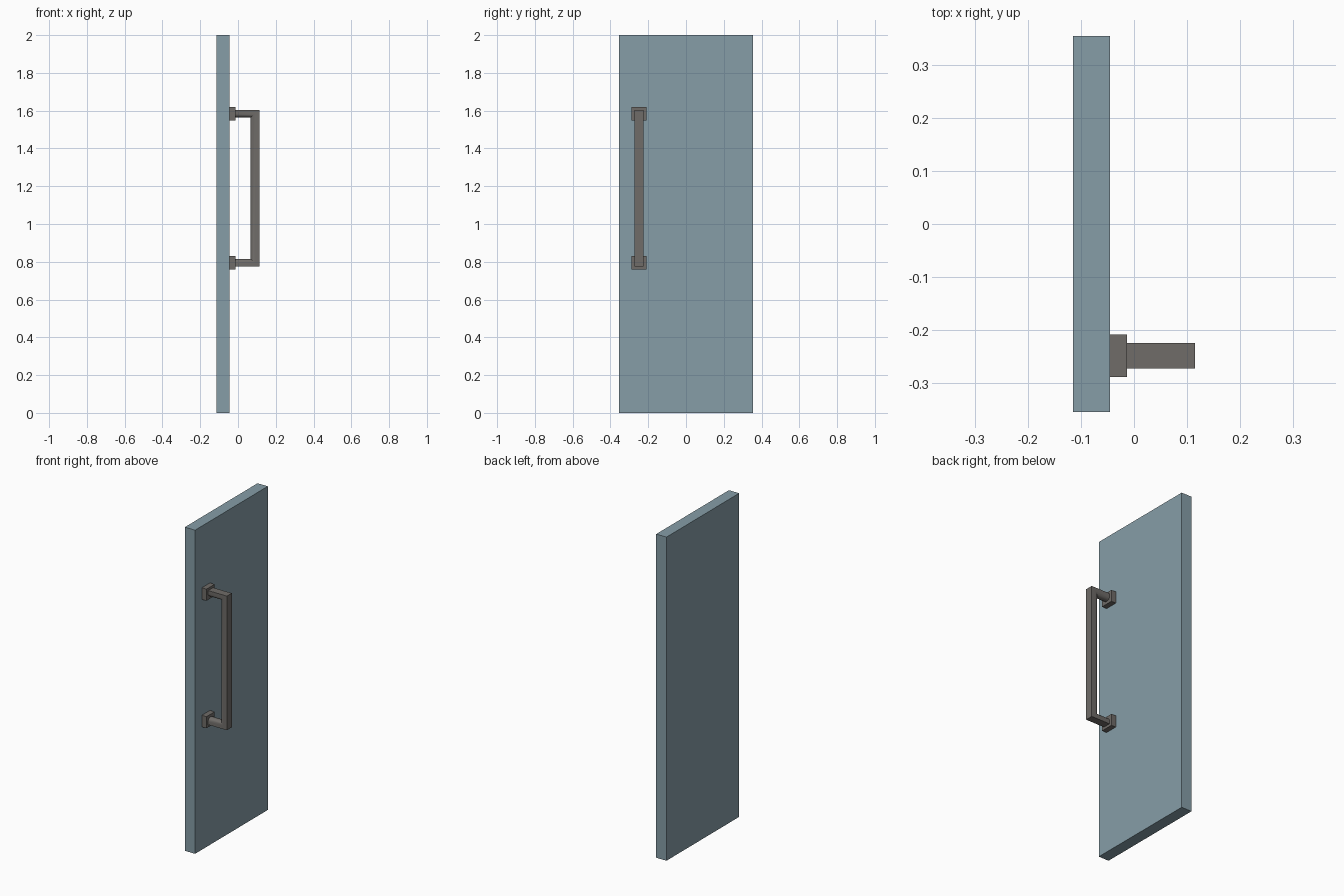
import bpy, bmesh, math

if "Cube" in bpy.data.objects:
    bpy.data.objects.remove(bpy.data.objects["Cube"])

def material(name, color):
    m = bpy.data.materials.new(name)
    m.diffuse_color = color
    m.use_nodes = True
    m.node_tree.nodes["Principled BSDF"].inputs["Base Color"].default_value = m.diffuse_color
    return m

panel_mat = material("blue_grey_panel", (0.24, 0.34, 0.39, 1))
metal_mat = material("dark_metal", (0.16, 0.15, 0.14, 1))

def finish(name, bm, mat, smooth=False):
    bmesh.ops.recalc_face_normals(bm, faces=bm.faces)
    me = bpy.data.meshes.new(name)
    bm.to_mesh(me)
    bm.free()
    ob = bpy.data.objects.new(name, me)
    bpy.context.collection.objects.link(ob)
    me.materials.append(mat)
    if smooth:
        bpy.ops.object.select_all(action='DESELECT')
        bpy.context.view_layer.objects.active = ob
        ob.select_set(True)
        bpy.ops.object.shade_smooth_by_angle(angle=math.radians(35))
    return ob

def box(name, lo, hi, mat):
    bm = bmesh.new()
    bmesh.ops.create_cube(bm, size=1)
    for v in bm.verts:
        for i in range(3):
            v.co[i] = lo[i] if v.co[i] < 0 else hi[i]
    return finish(name, bm, mat)

# Door leaf
box("door_panel", (-0.115, -0.355, 0), (-0.045, 0.355, 2), panel_mat)

# Square mounts against the door
GRIP_Y = -0.249
for name, z in (("lower_mount", 0.795), ("upper_mount", 1.583)):
    box(name, (-0.045, GRIP_Y - 0.04, z - 0.036),
        (-0.013, GRIP_Y + 0.04, z + 0.036), metal_mat)

# Pull handle: flat outer face, rounded inner face, swept with mitred corners
HALF_W, BAR, ARM = 0.024, 0.05, 0.041
X_OUT, X_IN, Z_TOP, Z_LOW = 0.115, -0.02, 1.604, 0.775
SEG = 10
profile = [(0.0, -1.0)]
for i in range(SEG + 1):
    a = -math.pi / 2 + math.pi * i / SEG
    profile.append((0.5 + 0.5 * math.cos(a), math.sin(a)))
profile.append((0.0, 1.0))

bm = bmesh.new()
rings = []
for is_end, z, s in ((True, Z_TOP, -1), (False, Z_TOP, -1),
                     (False, Z_LOW, 1), (True, Z_LOW, 1)):
    rings.append([bm.verts.new((X_IN if is_end else X_OUT - d * BAR,
                                GRIP_Y + w * HALF_W, z + s * d * ARM))
                  for d, w in profile])
n = len(profile)
for r0, r1 in zip(rings, rings[1:]):
    for i in range(n):
        j = (i + 1) % n
        bm.faces.new((r0[i], r0[j], r1[j], r1[i]))
bm.faces.new(rings[0])
bm.faces.new(rings[-1])
finish("pull_handle", bm, metal_mat, smooth=True)
